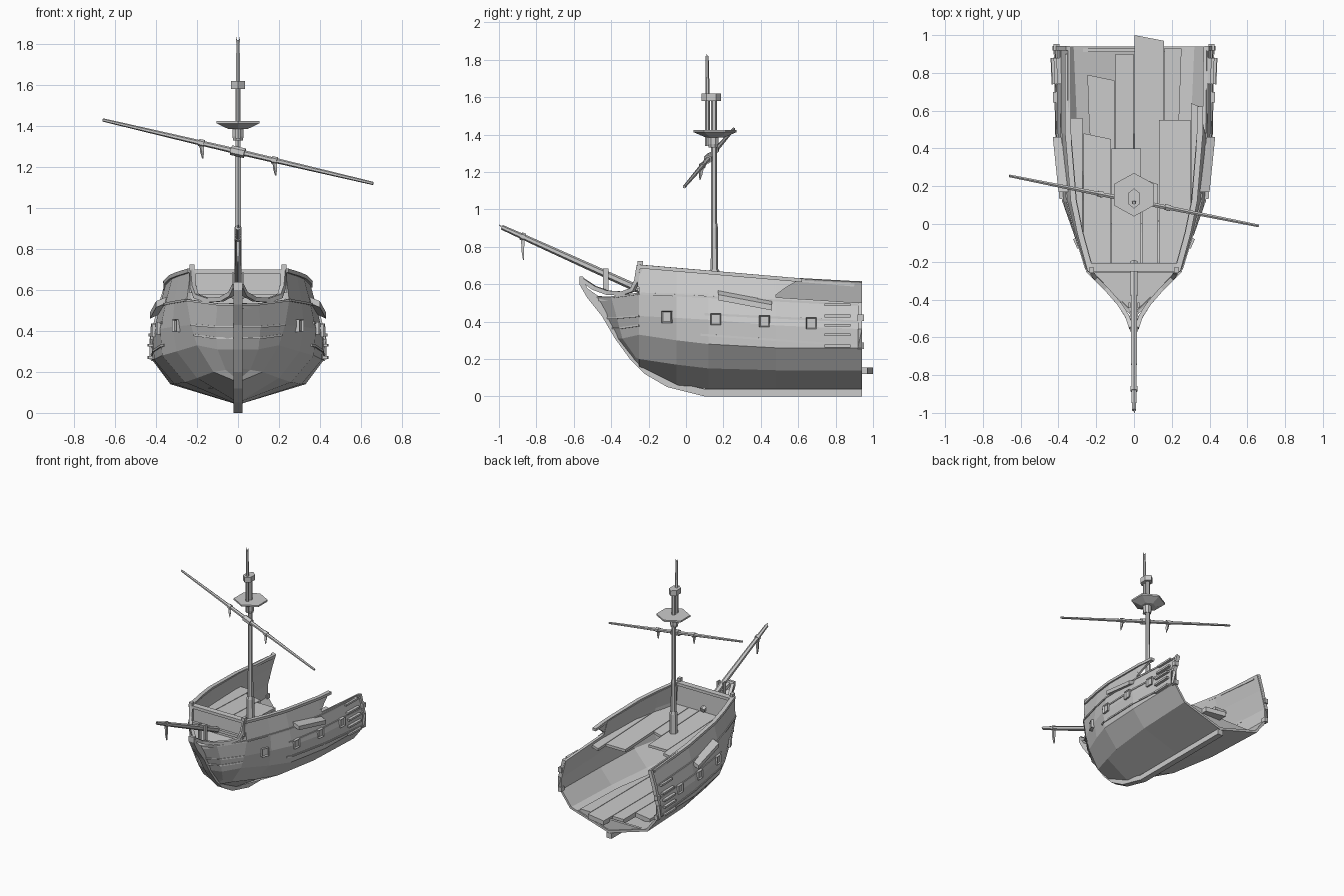
import bpy, bmesh, math
from mathutils import Vector as V, Matrix

if "Cube" in bpy.data.objects:
    bpy.data.objects.remove(bpy.data.objects["Cube"])


def make(name, verts, faces, fix=True):
    me = bpy.data.meshes.new(name)
    me.from_pydata([tuple(v) for v in verts], [], faces)
    bm = bmesh.new()
    bm.from_mesh(me)
    bmesh.ops.remove_doubles(bm, verts=bm.verts, dist=0.0005)
    if fix:
        bmesh.ops.recalc_face_normals(bm, faces=bm.faces)
    bm.to_mesh(me)
    bm.free()
    ob = bpy.data.objects.new(name, me)
    bpy.context.collection.objects.link(ob)
    return ob


def beam(name, pts, radii, sides=6, flat=1.0):
    """Polygonal bar swept along a path; flat scales its sideways size."""
    pts = [V(p) for p in pts]
    n = len(pts)
    if not isinstance(radii, (list, tuple)):
        radii = [radii] * n
    vs = []
    for i, p in enumerate(pts):
        t = (pts[min(i + 1, n - 1)] - pts[max(i - 1, 0)]).normalized()
        side = t.cross(V((0, 0, 1)))
        side = side.normalized() if side.length > 0.05 else V((1, 0, 0))
        up = side.cross(t)
        for k in range(sides):
            a = 2 * math.pi * (k + 0.5) / sides
            vs.append(p + radii[i] * (side * math.cos(a) * flat + up * math.sin(a)))
    fs = [(i * sides + k, i * sides + (k + 1) % sides, (i + 1) * sides + (k + 1) % sides, (i + 1) * sides + k)
          for i in range(n - 1) for k in range(sides)]
    fs += [tuple(range(sides)), tuple(range((n - 1) * sides, n * sides))]
    return make(name, vs, fs)


def prism(name, poly, push):
    """Polygon given in 3D, thickened along a vector."""
    n, push = len(poly), V(push)
    vs = [V(p) for p in poly] + [V(p) + push for p in poly]
    fs = [tuple(range(n)), tuple(range(n, 2 * n))]
    fs += [(k, (k + 1) % n, n + (k + 1) % n, n + k) for k in range(n)]
    return make(name, vs, fs)


def box(name, c, s):
    return prism(name, [(c[0] + a * s[0] / 2, c[1] + b * s[1] / 2, c[2] - s[2] / 2)
                        for a, b in ((-1, -1), (1, -1), (1, 1), (-1, 1))], (0, 0, s[2]))


# Hull stations from stem to stern, each keel to rail
bow = [[(0, -.28, .19), (0, -.30, .22), (0, -.37, .31), (0, -.43, .42), (0, -.49, .53)],
       [(0, -.25, .16), (.06, -.27, .21), (.10, -.34, .31), (.11, -.37, .42), (.10, -.40, .53)]]
body = [(-.25, [(0, .15), (.12, .20), (.20, .33), (.23, .43), (.25, .55), (.23, .70)]),
        (-.05, [(0, .05), (.20, .17), (.30, .30), (.32, .42), (.31, .55), (.285, .68)]),
        (.12, [(0, .04), (.26, .15), (.37, .28), (.38, .41), (.35, .55), (.32, .665)]),
        (.48, [(0, .04), (.31, .14), (.41, .26), (.415, .38), (.38, .53), (.35, .64)]),
        (.94, [(0, .04), (.33, .14), (.42, .26), (.42, .36), (.385, .50), (.35, .615)])]
stations = bow + [[(x, y, z) for x, z in sec] for y, sec in body]


def hull_x(y, z):
    y = min(max(y, -.25), .94)
    for (ya, a), (yb, b) in zip(body, body[1:]):
        if y <= yb:
            t = (y - ya) / (yb - ya)
            sec = [(p[0] + (q[0] - p[0]) * t, p[1] + (q[1] - p[1]) * t) for p, q in zip(a, b)]
            break
    if z <= sec[0][1]:
        return 0
    for p, q in zip(sec, sec[1:]):
        if z <= q[1]:
            return p[0] + (q[0] - p[0]) * (z - p[1]) / (q[1] - p[1])
    return sec[-1][0]


# Hull shell, starboard bulwark torn away aft
vs, fs = [], []
for s in (1, -1):
    idx = {}
    for i, st in enumerate(stations):
        for j, p in enumerate(st):
            idx[i, j] = len(vs)
            vs.append((p[0] * s, p[1], p[2]))
    for i in range(len(stations) - 1):
        for j in range(5):
            if j == 4 and (i < 2 or (s == 1 and i == 5)):
                continue
            f = (idx[i, j], idx[i + 1, j], idx[i + 1, j + 1], idx[i, j + 1])
            fs.append(f if s == 1 else f[::-1])
hull = make("hull", vs, fs, fix=False)
m = hull.modifiers.new("wall", 'SOLIDIFY')
m.thickness, m.offset = 0.018, -1
prism("torn_bulwark", [(.378, .47, .535), (.35, .47, .64), (.35, .62, .632), (.366, .53, .58)], (-.016, 0, 0))

# Keel and stem
outer = [(.94, .005), (.10, .005), (-.10, .05), (-.22, .12), (-.30, .20), (-.38, .31),
         (-.45, .43), (-.53, .53), (-.57, .60), (-.57, .64)]
inner = [(-.55, .64), (-.53, .58), (-.46, .53), (-.41, .42), (-.34, .30), (-.27, .21),
         (-.20, .15), (-.08, .08), (.10, .04), (.94, .04)]
prism("keel_and_stem", [(-.022, y, z - .005 * (z < .01)) for y, z in outer + inner], (.044, 0, 0))


def deck(name, zf, y0, edges, ends, thick):
    """Planks clipped to the hull, each with its own broken end."""
    for n, (a, b, e) in enumerate(zip(edges, edges[1:], ends)):
        left, right = [], []
        for k in range(13):
            y = y0 + (e - y0) * k / 12
            w = min(hull_x(y, zf(y)), hull_x(y, zf(y) - thick)) - .012
            x0, x1 = max(a + .002, -w), min(b - .002, w)
            if x1 - x0 < .004:
                continue
            left.append((x0, y, zf(y)))
            right.append((x1, y - (.03 if k == 12 and n % 2 else 0), zf(y)))
        prism(f"{name}_{n}", left + right[::-1], (0, 0, -thick))


deck("upper_deck_plank", lambda y: .52 - .04 * y, -.235, [-.42, -.27, -.12, .04, .13, .30, .42],
     [.56, .48, .40, .24, .55, .64], .02)
deck("lower_deck_plank", lambda y: .155, 0, [-.42, -.26, -.10, 0, .16, .28, .42],
     [.86, .79, .90, 1.0, .93, .88], .035)
prism("stern_floor_timber", [(-.31, .91, .14), (0, .91, .045), (.31, .91, .14)], (0, .02, 0))

# Beak floor, front bulkhead and its rail
prism("beak_floor", [(0, -.49, .53), (.095, -.39, .53), (.24, -.24, .535), (-.24, -.24, .535), (-.095, -.39, .53)],
      (0, 0, -.02))
prism("front_bulkhead", [(-.235, -.24, .52), (.235, -.24, .52), (.225, -.24, .69), (-.225, -.24, .69)], (0, .02, 0))
box("bulkhead_rail", (0, -.23, .69), (.46, .045, .022))
box("bulkhead_sill", (0, -.25, .57), (.44, .02, .02))

for s in (1, -1):
    tag = "right" if s == 1 else "left"
    # Beak rails and corner posts
    box(f"corner_post_{tag}", (s * .225, -.245, .655), (.025, .03, .14))
    beam(f"beak_rail_{tag}", [(s * x, y, z) for x, y, z in
         [(.225, -.25, .70), (.22, -.262, .62), (.205, -.285, .57), (.15, -.34, .55),
          (.08, -.42, .555), (.035, -.49, .58), (.015, -.55, .62)]], .016, 4)
    # Top rail
    ends = [-.25, -.05, .12, .48] + ([.62] if s == 1 else [.70, .90])
    beam(f"top_rail_{tag}", [(s * hull_x(y, .9), y, .695 - .085 * (y + .25)) for y in ends],
         .014, 4, 1.5)
    # Wales
    for n, (ya, yb, za, zb) in enumerate([(-.24, .93, .55, .49), (.10, .93, .44, .40),
                                          (.08, .93, .33, .27)]):
        path = [ya] + [y for y in (-.05, .12, .48) if y > ya] + [yb]
        pts = []
        for y in path:
            z = za + (zb - za) * (y - ya) / (yb - ya)
            pts.append((s * hull_x(y, z), y, z))
        beam(f"wale_{n}_{tag}", pts, .008, 4)
    for n, (lo, hi) in enumerate(((4, 4), (3, 3), (2, 3))):
        pts = [(V(st[lo]) + V(st[hi])) / 2 for st in stations[:3]]
        beam(f"bow_wale_{n}_{tag}", [(p.x * s, p.y, p.z) for p in pts], .007, 4)
    # Gun ports with shallow sunken centres
    for n, y in enumerate((-.10, .16, .42, .67)):
        z = .425 - .045 * (y + .1)
        x = hull_x(y, z)
        ang = math.atan2(hull_x(y + .03, z) - hull_x(y - .03, z), .06)
        ob = box(f"gun_port_{n}_{tag}", (0, 0, 0), (.03, .056, .062))
        bm = bmesh.new()
        bm.from_mesh(ob.data)
        face = max(bm.faces, key=lambda f: f.calc_center_median().x * s)
        bmesh.ops.inset_region(bm, faces=[face], thickness=.008)
        bmesh.ops.translate(bm, verts=face.verts, vec=(-s * .01, 0, 0))
        bm.to_mesh(ob.data)
        bm.free()
        ob.matrix_world = Matrix.Translation((s * x, y, z)) @ Matrix.Rotation(-s * ang, 4, 'Z')
    # Tilted rigging board
    prism(f"rigging_board_{tag}", [(s * x, y, z) for x, y, z in
          [(.34, .17, .54), (.40, .17, .515), (.43, .46, .46), (.385, .46, .48)]], (0, 0, .03))
    # Short stern battens and broken end frame
    for n, z in enumerate((.27, .33, .38, .43, .49)):
        beam(f"stern_batten_{n}_{tag}", [(s * (hull_x(.8, z) + .008), .74, z),
                                         (s * (hull_x(.87, z) + .012), .88, z)], .01, 4, 1.5)
    beam(f"stern_frame_{tag}", [(s * x, .93, z) for x, z in body[-1][1][2:5 if s == 1 else 6]], .016, 4)
    for n, z in enumerate((.27, .42)):
        box(f"stern_stub_{n}_{tag}", (s * .41, .935, z), (.03, .035, .035))

# Lower mast, top mast and fittings
beam("lower_mast", [(0, .152, .49), (0, .152, .66), (0, .152, .90), (0, .15, .93), (0, .15, 1.62)],
     [.022, .02, .019, .016, .015], 6)
beam("mast_foot", [(0, .152, .47), (0, .152, .66), (0, .152, .68)], [.03, .029, .024], 6)
beam("top_mast", [(0, .115, 1.34), (0, .115, 1.60), (0, .112, 1.82)], [.013, .012, .009], 6)
for s in (1, -1):
    beam(f"top_mast_splinter_{s}", [(s * .004, .112, 1.80), (s * .009, .112, 1.835)], [.006, .001], 4)
beam("mast_cap", [(0, .135, 1.58), (0, .135, 1.62)], .053, 6, .72)
beam("mast_collar", [(0, .145, 1.33), (0, .145, 1.35), (0, .145, 1.39)], [.025, .03, .03], 8)
beam("lookout_top", [(0, .155, 1.385), (0, .155, 1.413), (0, .155, 1.425)], [.05, .115, .115], 6, 1.05)


# Crossed yard and bowsprit with hanging rope ends
def along(a, b, t):
    return V(a).lerp(V(b), t)


ya, yb = (-.66, .255, 1.43), (.66, -.01, 1.12)
beam("yard", [along(ya, yb, t) for t in (0, .3, .5, .7, 1)], [.008, .012, .014, .012, .008], 6)
beam("yard_sling", [along(ya, yb, t) for t in (.475, .525)], .024, 6)
for n, t in enumerate((.365, .635)):
    p = along(ya, yb, t)
    beam(f"yard_band_{n}", [along(ya, yb, t - .01), along(ya, yb, t + .01)], .018, 6)
    beam(f"yard_rope_{n}", [p, p + V((.003, -.008, -.04)), p + V((.006, -.012, -.075))], [.011, .011, .003], 4)
sa, sb = (0, -.20, .55), (0, -.985, .905)
beam("bowsprit", [along(sa, sb, t) for t in (0, .4, .8, 1)], [.021, .019, .016, .013], 6)
beam("bowsprit_splinter", [along(sa, sb, .99), (.004, -1.0, .918)], [.009, .002], 4)
beam("bowsprit_band", [along(sa, sb, .845), along(sa, sb, .87)], .021, 6)
p = along(sa, sb, .857)
beam("bowsprit_rope", [p, p + V((0, 0, -.07)), p + V((0, .004, -.125))], [.012, .011, .004], 4)
for s in (1, -1):
    box(f"bowsprit_cheek_{s}", (s * .024, -.43, .62), (.01, .03, .13))
